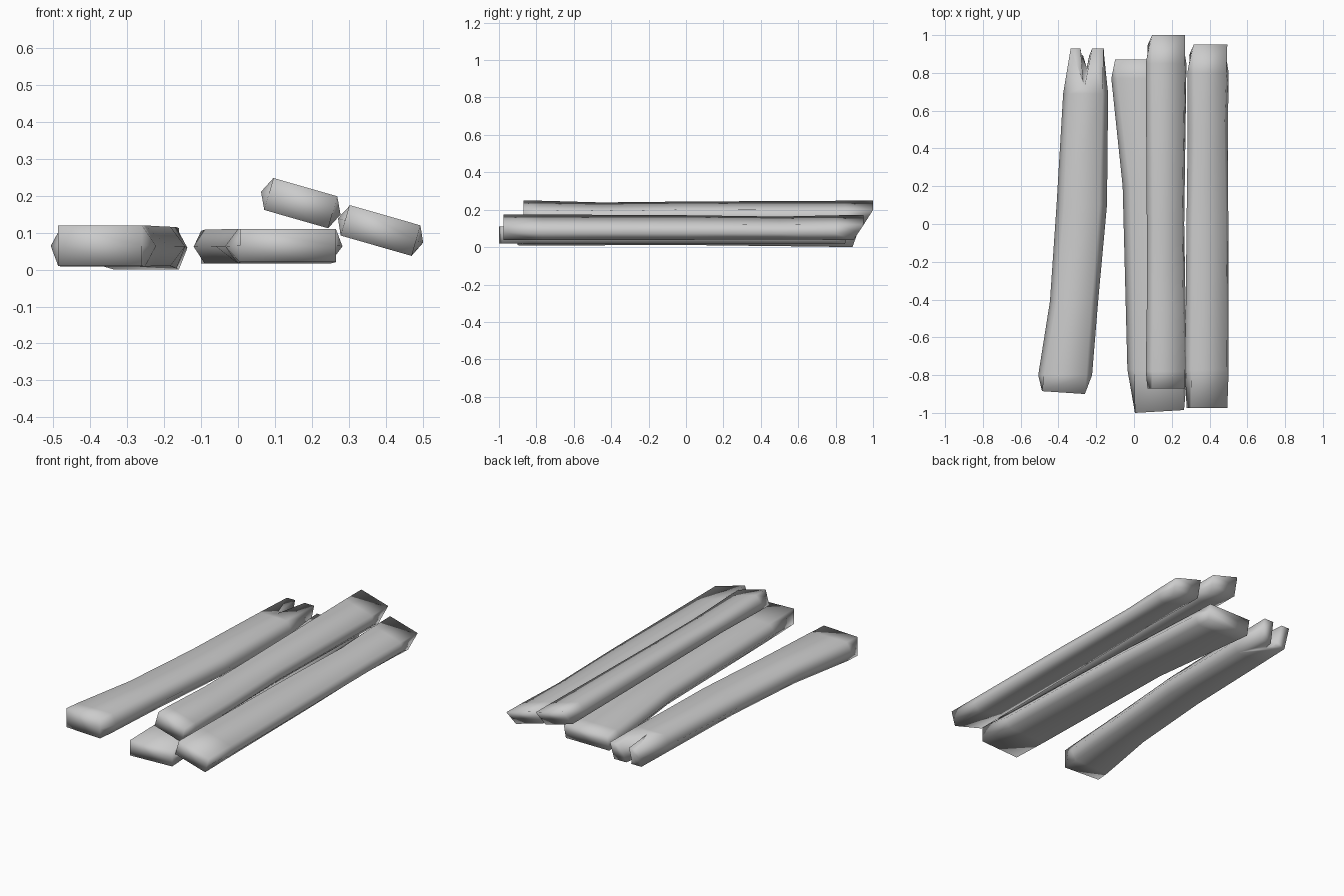
import bpy, bmesh
from mathutils import Matrix, Vector
from math import radians

if "Cube" in bpy.data.objects:
    bpy.data.objects.remove(bpy.data.objects["Cube"])


def mesh_object(name, bm):
    bmesh.ops.recalc_face_normals(bm, faces=bm.faces[:])
    for f in bm.faces:
        f.smooth = True
    me = bpy.data.meshes.new(name)
    bm.to_mesh(me)
    bm.free()
    ob = bpy.data.objects.new(name, me)
    bpy.context.collection.objects.link(ob)
    return ob


def plank(name, stations, centre=(0, 0), tilt=0, front_skew=0, back_cut=0.04):
    """Loft six-sided sections; station = (y, left, right, bottom, top, edge inset)."""
    bm = bmesh.new()
    rot = Matrix.Rotation(radians(tilt), 4, 'Y')
    rings = []
    for i, (y, xl, xr, z0, z1, b) in enumerate(stations):
        zm = (z0 + z1) / 2
        last = i == len(stations) - 1
        ring = []
        for x, z in ((xl, zm), (xl + b, z1), (xr - b, z1),
                     (xr, zm), (xr - b, z0), (xl + b, z0)):
            yy = y
            if last:
                yy -= back_cut * (z1 - z) / (z1 - z0)
            if i == 0 and x > (xl + xr) / 2:
                yy += front_skew
            p = rot @ Vector((x, 0, z))
            ring.append(bm.verts.new((p.x + centre[0], yy, p.z + centre[1])))
        rings.append(ring)
    for a, c in zip(rings, rings[1:]):
        for k in range(6):
            n = (k + 1) % 6
            bm.faces.new((a[k], a[n], c[n], c[k]))
    bm.faces.new(rings[0])
    bm.faces.new(rings[-1])
    return mesh_object(name, bm)


# Lone plank on the ground, tapering to a split back end
split_plank = plank("split_plank", [
    (-0.885, -0.487, -0.26, 0.01, 0.12, 0.0),
    (-0.80, -0.507, -0.222, 0.008, 0.12, 0.03),
    (-0.41, -0.445, -0.19, 0.01, 0.118, 0.035),
    (0.10, -0.41, -0.143, 0.01, 0.116, 0.04),
    (0.69, -0.375, -0.137, 0.003, 0.115, 0.03),
    (0.93, -0.335, -0.16, 0.0, 0.112, 0.0)], front_skew=-0.015)

# Wedge that cuts the split, deeper at the top
bm = bmesh.new()
lo = [bm.verts.new(p) for p in ((-0.245, 0.87, -0.05), (-0.215, 1.0, -0.05), (-0.285, 1.0, -0.05))]
hi = [bm.verts.new(p) for p in ((-0.265, 0.70, 0.15), (-0.205, 1.0, 0.15), (-0.29, 1.0, 0.15))]
bm.faces.new(lo)
bm.faces.new(hi)
for k in range(3):
    n = (k + 1) % 3
    bm.faces.new((lo[k], lo[n], hi[n], hi[k]))
cutter = mesh_object("split_cutter", bm)
cutter.hide_render = True
mod = split_plank.modifiers.new("split", 'BOOLEAN')
mod.operation = 'DIFFERENCE'
mod.solver = 'EXACT'
mod.object = cutter
bpy.context.view_layer.objects.active = split_plank
bpy.ops.object.modifier_apply(modifier=mod.name)
bpy.data.objects.remove(cutter)

# Wide plank on the ground, under the leaning pair
plank("base_plank", [
    (-1.0, 0.005, 0.265, 0.02, 0.11, 0.0),
    (-0.77, -0.035, 0.283, 0.016, 0.11, 0.035),
    (0.20, -0.06, 0.25, 0.016, 0.11, 0.04),
    (0.77, -0.12, 0.21, 0.016, 0.108, 0.03),
    (0.87, -0.10, 0.18, 0.016, 0.105, 0.0)], front_skew=0.015, back_cut=0.02)

# Upper leaning plank
plank("upper_plank", [
    (-0.87, -0.09, 0.09, -0.045, 0.045, 0.0),
    (-0.78, -0.112, 0.112, -0.045, 0.045, 0.022),
    (-0.45, -0.106, 0.108, -0.042, 0.038, 0.025),
    (0.00, -0.106, 0.100, -0.045, 0.043, 0.025),
    (0.85, -0.112, 0.112, -0.045, 0.045, 0.022),
    (1.00, -0.09, 0.09, -0.045, 0.045, 0.0)],
    centre=(0.17, 0.18), tilt=16, back_cut=0.055)

# Outer leaning plank resting on the ground side
plank("outer_plank", [
    (-0.975, -0.10, 0.10, -0.043, 0.043, 0.0),
    (-0.77, -0.12, 0.12, -0.043, 0.043, 0.022),
    (0.00, -0.112, 0.118, -0.043, 0.042, 0.025),
    (0.50, -0.105, 0.116, -0.042, 0.038, 0.03),
    (0.80, -0.108, 0.12, -0.043, 0.043, 0.025),
    (0.95, -0.085, 0.10, -0.043, 0.043, 0.0)],
    centre=(0.386, 0.106), tilt=16, back_cut=0.055)
